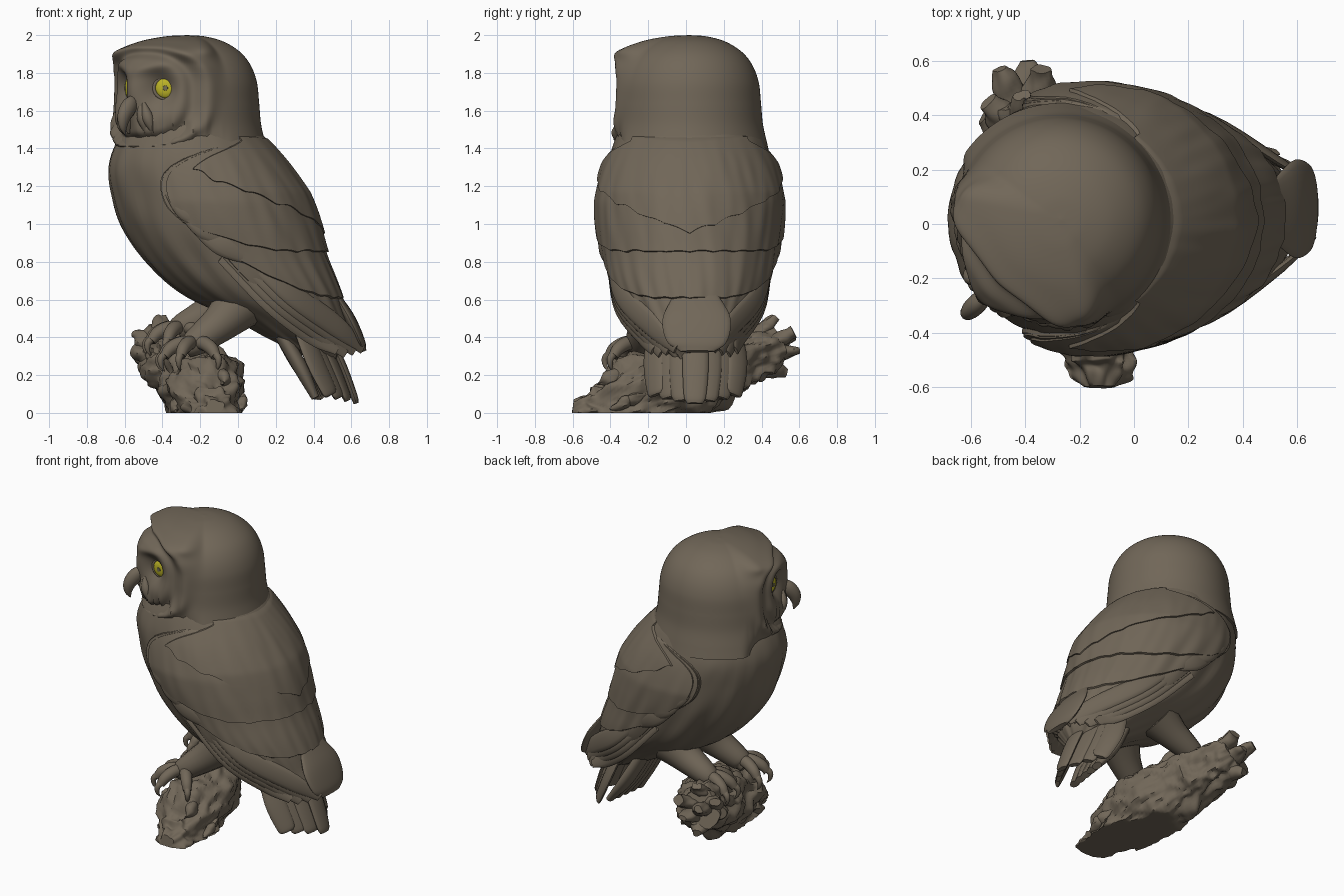
import bpy, bmesh, math, random
from math import sin, cos, pi, exp, radians
from mathutils import Vector, noise

random.seed(4)
if "Cube" in bpy.data.objects:
    bpy.data.objects.remove(bpy.data.objects["Cube"])


def material(name, rgb):
    m = bpy.data.materials.new(name)
    m.use_nodes = True
    m.diffuse_color = (*rgb, 1)
    bsdf = m.node_tree.nodes["Principled BSDF"]
    bsdf.inputs["Base Color"].default_value = (*rgb, 1)
    bsdf.inputs["Roughness"].default_value = 0.8
    return m


BROWN = material("dull brown", (0.165, 0.135, 0.098))
YELLOW = material("eye yellow", (0.5, 0.45, 0.02))
PUPIL = material("pupil grey", (0.17, 0.155, 0.08))


def at(table, key):
    """Smooth interpolation of rows (key, value, value...)."""
    key = min(max(key, table[0][0]), table[-1][0])
    i = 0
    while i < len(table) - 2 and key > table[i + 1][0]:
        i += 1

    def slope(j, c):
        a, b = table[max(j - 1, 0)], table[min(j + 1, len(table) - 1)]
        return (b[c] - a[c]) / (b[0] - a[0])
    p, q = table[i], table[i + 1]
    h = q[0] - p[0]
    t = (key - p[0]) / h
    return [p[c] * (2 * t**3 - 3 * t**2 + 1) + q[c] * (3 * t**2 - 2 * t**3)
            + h * (slope(i, c) * (t**3 - 2 * t**2 + t) + slope(i + 1, c) * (t**3 - t**2))
            for c in range(1, len(p))]


def skin(name, rows, mat=BROWN, closed=True):
    """Skins rows of points; closed rows become capped rings."""
    bm = bmesh.new()
    grid = [[bm.verts.new(p) for p in row] for row in rows]
    n = len(grid[0])
    for a, b in zip(grid, grid[1:]):
        for j in range(n if closed else n - 1):
            k = (j + 1) % n
            bm.faces.new((a[j], a[k], b[k], b[j]))
    if closed:
        bm.faces.new(grid[0][::-1])
        bm.faces.new(grid[-1])
    bmesh.ops.recalc_face_normals(bm, faces=bm.faces)
    me = bpy.data.meshes.new(name)
    bm.to_mesh(me)
    bm.free()
    me.materials.append(mat)
    ob = bpy.data.objects.new(name, me)
    bpy.context.collection.objects.link(ob)
    bpy.ops.object.select_all(action='DESELECT')
    ob.select_set(True)
    bpy.context.view_layer.objects.active = ob
    bpy.ops.object.shade_smooth_by_angle(angle=radians(50))


def tube(name, pts, radii, up=(0, 0, 1), flat=1.0, steps=14, segs=14, rough=0.0, mat=BROWN):
    """Tapered, optionally flattened and roughened tube along smooth points."""
    path = [(i, *p, r) for i, (p, r) in enumerate(zip(pts, radii))]
    rows, last = [], len(pts) - 1
    for s in range(steps + 1):
        t = last * s / steps
        x, y, z, r = at(path, t)
        c = Vector((x, y, z))
        d = Vector(at(path, t + 0.02)[:3]) - Vector(at(path, t - 0.02)[:3])
        side = d.cross(Vector(up)).normalized()
        nrm = side.cross(d).normalized()
        row = []
        for j in range(segs):
            a = 2 * pi * j / segs
            p = c + side * r * cos(a) + nrm * r * flat * sin(a)
            if rough:
                q = Vector((p.x * 9, p.y * 4, p.z * 9))
                p += (p - c).normalized() * rough * (noise.noise(q) + 0.6 * noise.noise(q * 3))
                p.z = max(p.z, 0)
            row.append(p)
        rows.append(row)
    skin(name, rows, mat)


# Body: (height, front x, back x, half width)
BODY = [(0.28, 0.4, 0.52, 0.08), (0.4, 0.15, 0.58, 0.205), (0.5, -0.03, 0.55, 0.285),
        (0.6, -0.25, 0.525, 0.355), (0.7, -0.39, 0.49, 0.4), (0.85, -0.53, 0.43, 0.43),
        (1.0, -0.62, 0.385, 0.45), (1.15, -0.665, 0.33, 0.455), (1.3, -0.685, 0.255, 0.44),
        (1.42, -0.65, 0.175, 0.405), (1.52, -0.58, 0.09, 0.365)]


def body_point(a, z, off=0.0):
    front, back, half = at(BODY, z)
    return Vector(((front + back) / 2 + ((back - front) / 2 + off) * cos(a),
                   0.02 + (half + off) * sin(a), z))


def ruffle(a, z):
    return 0.014 * noise.noise((a * 5, z * 3.5 + sin(a) * 2, 2)) * min(1, (1.52 - z) * 4)


rows = []
for i in range(61):
    z = 0.28 + 1.24 * i / 60
    rows.append([body_point(a, z, ruffle(a, z)) for a in [2 * pi * j / 96 for j in range(96)]])
skin("body", rows)

# Folded wings: overlapping feather layers draped round the back
WING_EDGE = [(0.3, 45), (0.4, 72), (0.5, 84), (0.7, 91), (0.9, 98), (1.0, 110),
             (1.1, 118), (1.25, 116), (1.35, 98), (1.44, 60)]


def layer(name, top, bottom, off, reach=1.0, waves=0.008, cols=120, n=26):
    rows = []
    for i in range(n + 1):
        t = i / n
        row = []
        for j in range(cols + 1):
            s = 2 * j / cols - 1
            low = bottom(s) + waves * (abs(sin(s * 19)) + noise.noise((s * 9, off * 50, 0)))
            z = top + (low - top) * t
            a = radians(at(WING_EDGE, z)[0]) * s * reach
            rim = i in (0, n) or j in (0, cols)
            lift = -0.02 if rim else off * min(1, 0.1 + 3 * (top - z)) + 0.6 * ruffle(a * 1.4, z)
            row.append(body_point(a, z, lift))
        rows.append(row)
    skin(name, rows, closed=False)


layer("flight_feathers", 1.42, lambda s: 0.36 + 0.08 * s**4, 0.026)
layer("secondary_feathers", 1.42, lambda s: 0.575 + 0.28 * s**4, 0.038, 0.99)
layer("covert_feathers", 1.42, lambda s: 0.83 + 0.13 * s**6, 0.052, 0.96)
layer("mantle", 1.47, lambda s: 0.93 + 0.36 * abs(s)**1.1, 0.06, 0.85, 0.014)

# Long wing feathers crossing over the tail, shoulder feathers and tail fan
for side, label in ((-1, "right"), (1, "left")):
    for k in range(4):
        tip = (0.66 - 0.045 * k, 0.045 + side * (0.1 + 0.04 * k), 0.335 - 0.012 * k + 0.03 * (k == 3))
        tube(f"{label}_primary_{k}",
             [(0.0 - 0.03 * k, 0.02 + side * 0.425, 0.88 - 0.02 * k),
              (0.27 - 0.03 * k, 0.02 + side * 0.37, 0.64 - 0.02 * k),
              (0.52 - 0.04 * k, 0.03 + side * (0.21 + 0.015 * k), 0.46 - 0.015 * k), tip],
             [0.03, 0.06, 0.06, 0.025], up=(0.5, side, 0.2), flat=0.28)
    for k in range(3):
        z = 1.17 - 0.09 * k
        a = [side * radians(d) for d in (112 - 4 * k, 103 - 6 * k, 92 - 7 * k)]
        tube(f"{label}_shoulder_feather_{k}",
             [body_point(a[0], z, 0.025), body_point(a[1], z - 0.1, 0.03), body_point(a[2], z - 0.2, 0.028)],
             [0.025, 0.06, 0.012], up=(0, side, 0), flat=0.3)

tube("folded_wing_tip", [(0.52, 0.05, 0.62), (0.59, 0.055, 0.5), (0.645, 0.06, 0.38), (0.665, 0.06, 0.325)],
     [0.12, 0.18, 0.16, 0.09], up=(1, 0, 0.4), flat=0.17, segs=24)

for k in range(-3, 4):
    m = abs(k)
    y = 0.05 + 0.073 * k
    tube(f"tail_feather_{k + 4}",
         [(0.39 - 0.03 * m, y * 0.8, 0.55), (0.53 - 0.045 * m, y, 0.3),
          (0.61 - 0.045 * m, y * 0.95, 0.1 + 0.01 * m), (0.625 - 0.045 * m, y * 0.93, 0.05 + 0.015 * m)],
         [0.06, 0.07, 0.06, 0.042], up=(1, 0.3 * k, 0.4), flat=0.33)
    if m < 3:
        tube(f"under_tail_feather_{k + 4}",
             [(0.21, y * 0.7, 0.45), (0.33, y * 0.85, 0.24), (0.43 + 0.01 * k, y * 0.9, 0.08)],
             [0.07, 0.07, 0.04], up=(1, 0, 0.4), flat=0.55)

# Head: (step, height, radius, radius at the face); turned toward the front right
HEAD = [(0, 1.36, 0.43, 0.34), (1, 1.43, 0.414, 0.375), (2, 1.53, 0.392, 0.388), (3, 1.64, 0.382, 0.388),
        (4, 1.75, 0.37, 0.385), (5, 1.84, 0.337, 0.378), (6, 1.91, 0.282, 0.352),
        (7, 1.965, 0.195, 0.255), (8, 1.993, 0.095, 0.12), (9, 2.0, 0.002, 0.002)]
CENTRE = Vector((-0.27, 0.015, 0))
TURN = radians(225)


def head_point(a, z, r):
    return CENTRE + Vector((r * cos(TURN + a), r * sin(TURN + a), z))


def bump(d, width):
    return exp(-(d / width)**2)


def sculpted_radius(a, z, r, face):
    w = min(max((cos(a) - 0.15) / 0.4, 0), 1)
    w = w * w * (3 - 2 * w)
    r += (face - r) * w
    u = abs(r * sin(a))
    rho = ((u / 0.345)**3 + abs((z - 1.675) / 0.265)**3)**(1 / 3)
    d = 0.02 * bump(rho - 1, 0.06) - 0.03 * bump(rho - 0.85, 0.08)
    # Eye sockets, central ridge, brows
    d -= 0.075 * bump(u - 0.15, 0.075) * bump(z - 1.71, 0.085)
    d += 0.042 * bump(u, 0.075) * bump(z - 1.72, 0.15)
    d += 0.02 * bump(u - 0.1, 0.1) * bump(z - 1.83 - 0.2 * (u - 0.1), 0.035)
    # Raised upper corners of the disc with a shallow dip between
    d += 0.028 * bump(u - 0.3, 0.1) * bump(z - 1.93, 0.045)
    d -= 0.015 * bump(u, 0.17) * bump(z - 1.94, 0.06)
    d += 0.018 * noise.noise((a * 14, z * 5, 0)) * bump(z - 1.5, 0.08)
    return r + d * w


rows = []
for i in range(91):
    z, r, face = at(HEAD, i / 10)
    rows.append([head_point(a, z, sculpted_radius(a, z, r, face))
                 for a in [2 * pi * j / 160 for j in range(160)]])
skin("head", rows)

# Eyes with pupils and lids
for side, label in ((1, "right"), (-1, "left")):
    a = side * radians(24)
    out = Vector((cos(TURN + a * 1.7), sin(TURN + a * 1.7), 0))
    c = head_point(a, 1.72, 0.312)
    across = Vector((-out.y, out.x, 0))
    tube(f"{label}_eye", [c - out * 0.02, c + out * 0.018, c + out * 0.032, c + out * 0.037],
         [0.056, 0.054, 0.036, 0.008], segs=20, mat=YELLOW)
    tube(f"{label}_pupil", [c + out * 0.032, c + out * 0.039], [0.015, 0.013], steps=2, mat=PUPIL)
    arc = [c + out * 0.012 + across * 0.062 * cos(t) + Vector((0, 0, 0.057 * sin(t)))
           for t in [2 * pi * k / 16 for k in range(17)]]
    tube(f"{label}_eyelid", arc, [0.01] * 17, up=out, steps=48, segs=8)

# Hooked beak and the bristles beside it
tube("beak", [head_point(0, 1.66, 0.39), head_point(0, 1.625, 0.43), head_point(0, 1.575, 0.468),
              head_point(0, 1.52, 0.478), head_point(0, 1.475, 0.465)],
     [0.03, 0.046, 0.042, 0.026, 0.004], up=(0.7, -0.7, 0), flat=0.8, steps=20)
for a in (-13, -8, 8, 13):
    b = radians(a)
    tube("beak_bristle", [head_point(b * 0.7, 1.64, 0.39), head_point(b, 1.56, 0.39),
                          head_point(b * 1.3, 1.48, 0.375)], [0.01, 0.03, 0.008], up=(0.7, -0.7, 0))

# Legs, toes and claws
for label, ankle, hip in (("right", Vector((-0.23, -0.25, 0.37)), (0.0, -0.15, 0.57)),
                          ("left", Vector((-0.3, 0.2, 0.45)), (-0.03, 0.19, 0.6))):
    mid = (ankle + Vector(hip)) / 2 + Vector((0.015, 0, 0.0))
    tube(f"{label}_leg", [hip, mid, ankle, ankle + Vector((-0.05, 0, -0.04))], [0.14, 0.1, 0.072, 0.045])
    for k, deg in enumerate((165, 205, 245, 310)):
        d = Vector((cos(radians(deg)), sin(radians(deg)), 0))

        def toe(out, drop):
            return ankle + d * out + Vector((0, 0, drop))
        tube(f"{label}_toe_{k}", [toe(0, -0.01), toe(0.07, 0.0), toe(0.14, -0.03), toe(0.175, -0.07)],
             [0.035, 0.038, 0.035, 0.026])
        tube(f"{label}_claw_{k}", [toe(0.16, -0.05), toe(0.195, -0.08), toe(0.195, -0.12), toe(0.175, -0.15)],
             [0.022, 0.019, 0.012, 0.002], up=d.cross(Vector((0, 0, 1))))

# Broken log with splintered end and bark lumps
LOG = [(-0.13, -0.6, 0.01), (-0.13, -0.47, 0.0), (-0.165, -0.25, 0.08), (-0.22, 0.0, 0.18),
       (-0.33, 0.25, 0.27), (-0.42, 0.48, 0.35)]
tube("log", LOG, [0.05, 0.135, 0.2, 0.205, 0.165, 0.12], steps=70, segs=72, rough=0.055)
for tip in ((-0.4, 0.6, 0.33), (-0.5, 0.57, 0.4), (-0.54, 0.45, 0.42), (-0.35, 0.57, 0.43),
            (-0.41, 0.47, 0.51), (-0.55, 0.4, 0.33), (-0.45, 0.53, 0.22)):
    base = Vector((-0.36, 0.28, 0.28)).lerp(Vector(tip), 0.2)
    tube("splinter", [base, base.lerp(Vector(tip), 0.6), tip], [0.06, 0.066, 0.035],
         flat=0.75, rough=0.025, steps=18, segs=18)
for k in range(10):
    x, y, z = at([(i, *p) for i, p in enumerate(LOG)], random.uniform(1.2, 4))
    a = random.uniform(-0.4, pi + 0.4)
    c = Vector((x + 0.17 * cos(a), y, max(z + 0.17 * sin(a), 0.04)))
    tube("bark_lump", [c - Vector((0, 0.08, 0.03)), c, c + Vector((-0.02, 0.08, 0.03))],
         [0.012, 0.042, 0.012], rough=0.03, steps=16, segs=16)
